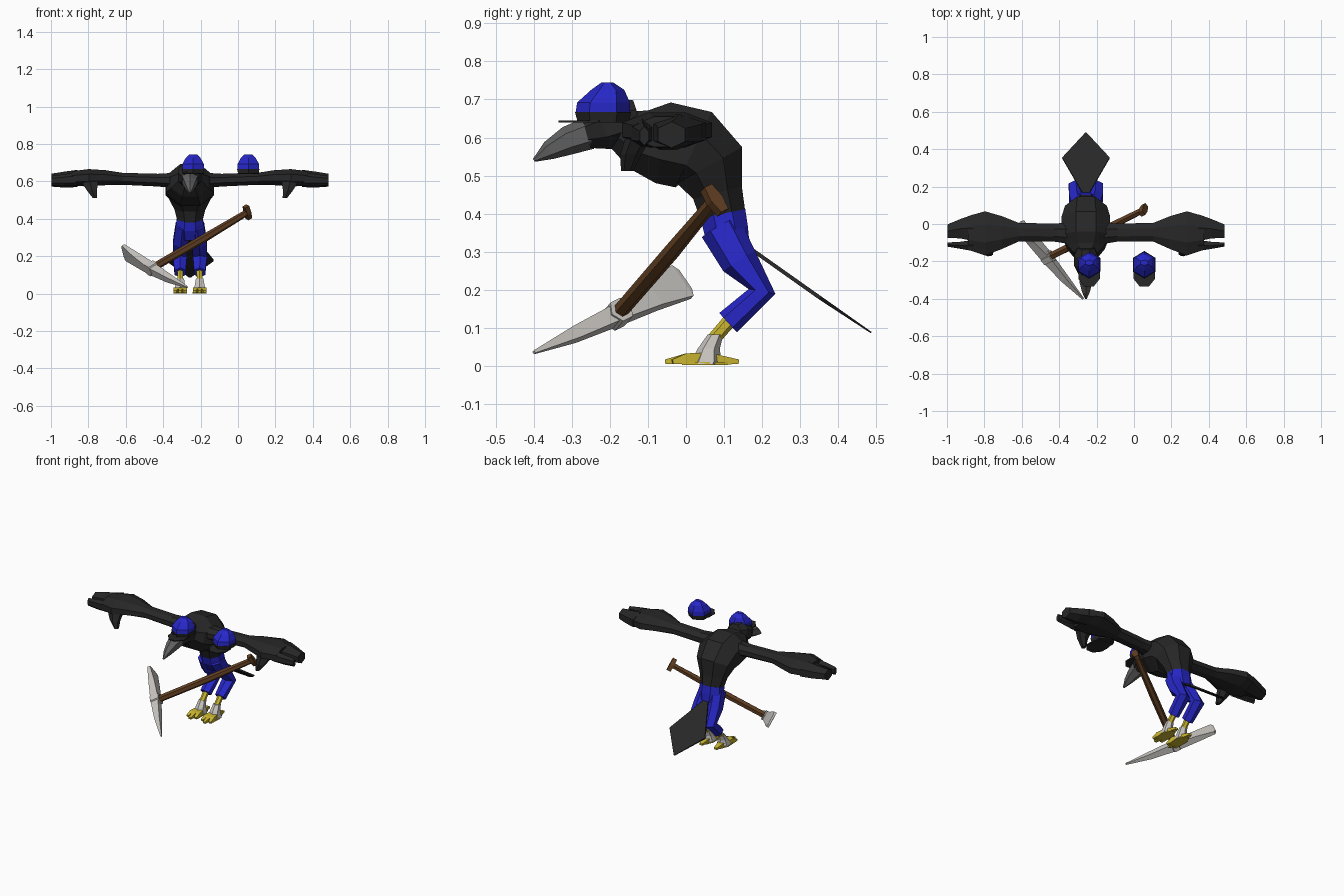
import bpy, bmesh
from math import pi, cos, sin
from mathutils import Vector as V

if "Cube" in bpy.data.objects:
    bpy.data.objects.remove(bpy.data.objects["Cube"])

CX = -0.257  # the bird's own middle line


def material(name, rgb):
    m = bpy.data.materials.new(name)
    m.use_nodes = True
    m.diffuse_color = (*rgb, 1)
    m.node_tree.nodes["Principled BSDF"].inputs["Base Color"].default_value = (*rgb, 1)
    return m


BLACK = material("black feathers", (0.02, 0.02, 0.02))
BLUE = material("blue cloth", (0.02, 0.02, 0.58))
GREY = material("grey beak", (0.12, 0.12, 0.12))
PALE = material("pale metal", (0.58, 0.56, 0.53))
YELLOW = material("yellow skin", (0.6, 0.47, 0.03))
BROWN = material("brown wood", (0.12, 0.05, 0.016))


def loft(name, mat, sections, n=6, side=(1, 0, 0), axis=None):
    """Skin polygon rings along a path; a section is x, y, z, width, height radii."""
    bm = bmesh.new()
    pts = [V(s[:3]) for s in sections]
    rings = []
    for i, s in enumerate(sections):
        t = V(axis) if axis else pts[min(i + 1, len(pts) - 1)] - pts[max(i - 1, 0)]
        t.normalize()
        u = V(side)
        u = (u - t * u.dot(t)).normalized()
        v = t.cross(u)
        k = 1 / cos(pi / n)
        angles = [2 * pi * (j + 0.5) / n for j in range(n)]
        rings.append([bm.verts.new(pts[i] + u * (s[3] * k * cos(a)) + v * (s[4] * k * sin(a)))
                      for a in angles])
    for a, b in zip(rings, rings[1:]):
        for j in range(n):
            bm.faces.new((a[j], a[(j + 1) % n], b[(j + 1) % n], b[j]))
    bm.faces.new(rings[0])
    bm.faces.new(rings[-1])
    bmesh.ops.recalc_face_normals(bm, faces=bm.faces)
    mesh = bpy.data.meshes.new(name)
    bm.to_mesh(mesh)
    bm.free()
    mesh.materials.append(mat)
    ob = bpy.data.objects.new(name, mesh)
    bpy.context.collection.objects.link(ob)
    return ob


def mid(sections):
    """Sections on the middle line, given as y, z, width, height."""
    return [(CX, *s) for s in sections]


# Body, head, beak
loft("body", BLACK, mid([
    (-.165, .62, .065, .058), (-.125, .595, .1, .08), (-.06, .586, .128, .108),
    (.02, .568, .13, .11), (.062, .527, .112, .098), (.083, .455, .082, .066),
    (.097, .395, .067, .06)]), n=8)
loft("head", BLACK, mid([
    (-.125, .655, .045, .045), (-.165, .642, .064, .064),
    (-.215, .624, .064, .057), (-.262, .611, .042, .04)]), n=8)
loft("beak", GREY, mid([
    (-.255, .611, .042, .037), (-.31, .592, .033, .033),
    (-.36, .566, .02, .022), (-.4, .54, .004, .004)]), n=6)

# Tail feather fan
loft("tail", BLACK, mid([
    (.155, .318, .012, .005), (.353, .178, .127, .005), (.487, .087, .004, .002)]), n=4)

# Hips
loft("shorts", BLUE, mid([
    (.097, .4, .07, .06), (.107, .35, .074, .058), (.125, .3, .06, .045)]), n=8)

for s, tag in ((1, "left"), (-1, "right")):
    def out(sections):
        return [(CX + s * q[0], *q[1:]) for q in sections]

    # Wing arm and hand
    loft(tag + "_wing", BLACK, out([
        (.07, -.05, .605, .06, .042), (.17, -.046, .607, .048, .034),
        (.36, -.044, .614, .05, .032), (.45, -.046, .62, .088, .04),
        (.54, -.05, .62, .118, .046), (.63, -.048, .615, .09, .04)]),
        n=8, side=(0, 1, 0), axis=(1, 0, 0))
    loft(tag + "_long_finger", BLACK, out([
        (.6, -.02, .616, .072, .04), (.67, -.025, .61, .052, .037),
        (.74, -.038, .607, .036, .03)]), n=6, side=(0, 1, 0), axis=(1, 0, 0))
    loft(tag + "_short_finger", BLACK, out([
        (.6, -.115, .612, .03, .032), (.67, -.114, .607, .019, .028),
        (.74, -.11, .604, .011, .022)]), n=6, side=(0, 1, 0), axis=(1, 0, 0))
    loft(tag + "_thumb", BLACK, out([
        (.535, -.125, .6, .045, .03), (.525, -.145, .555, .028, .024),
        (.508, -.155, .512, .012, .014)]), n=6, axis=(0, 0, 1))

    # Trouser leg and shank
    loft(tag + "_trouser", BLUE, out([
        (.04, .09, .365, .036, .048), (.05, .14, .275, .04, .043),
        (.054, .2, .195, .038, .031), (.052, .111, .113, .03, .03)]), n=6)
    loft(tag + "_shank", YELLOW, out([
        (.052, .125, .13, .016, .016), (.052, .06, .055, .015, .015)]), n=6)

    # Foot with pale spat, three front toes and one back toe
    loft(tag + "_spat", PALE, out([
        (.052, .078, .082, .02, .018), (.052, .06, .045, .026, .025),
        (.052, .052, .004, .037, .036)]), n=6, axis=(0, 0, 1))
    for dx, name in ((-.028, "inner"), (0, "middle"), (.028, "outer")):
        loft(f"{tag}_{name}_toe", YELLOW, out([
            (.052 + dx * .5, .05, .018, .013, .016), (.052 + dx * .8, 0, .018, .013, .014),
            (.052 + dx, -.055 + abs(dx) * .7, .01, .008, .006)]), n=4)
    loft(tag + "_back_toe", YELLOW, out([
        (.052, .06, .018, .022, .016), (.052, .139, .01, .01, .006)]), n=4)
    loft(tag + "_sole", YELLOW, out([
        (.052, -.01, .006, .034, .004), (.052, .06, .006, .037, .004),
        (.052, .11, .006, .016, .004)]), n=4)

# Two matching caps, one worn and one beside the head
for x, tag in ((-.24, "worn"), (.055, "spare")):
    def cap(part, mat, sections, n=6):
        loft(f"{tag}_cap_{part}", mat, [(x, *q) for q in sections], n=n, axis=(0, 0, 1))
    cap("crown", BLUE, [(-.219, .665, .058, .062), (-.217, .692, .058, .06),
                        (-.206, .725, .04, .038), (-.207, .745, .02, .013)])
    cap("band", BLACK, [(-.218, .64, .054, .058), (-.218, .667, .06, .064)])
    cap("brim", BLACK, [(-.262, .639, .058, .073), (-.262, .645, .058, .073)], n=8)

# Pickaxe: bent handle, butt knob, socket and blade
foot, bend, butt = V((-.475, -.187, .127)), V((-.18, -.04, .297)), V((.05, .075, .435))
along = (butt - foot).normalized()
tip, flare = V((-.272, -.4, .035)), V((-.605, -.012, .22))
across = along.cross(flare - tip).normalized()
loft("pick_handle", BROWN, [(*foot, .018, .018), (*bend, .019, .019), (*butt, .015, .015)],
     n=6, side=across)
loft("pick_knob", BROWN, [(*(butt + across * d), .013, r)
                          for d, r in ((-.04, .013), (0, .02), (.04, .013))],
     n=4, side=along)
heart = foot + along * .015
loft("pick_socket", PALE, [(*(heart + along * d), .03, .03) for d in (-.025, .03)],
     n=6, side=across)
point_mid = tip.lerp(heart, .5) - along * .004
flare_mid = heart.lerp(flare, .55)
loft("pick_blade", PALE, [
    (*tip, .004, .004), (*point_mid, .018, .017), (*heart, .024, .025),
    (*flare_mid, .035, .019), (*flare, .05, .009),
    (*(flare + (flare - tip).normalized() * .012), .03, .006)], n=4, side=across)
